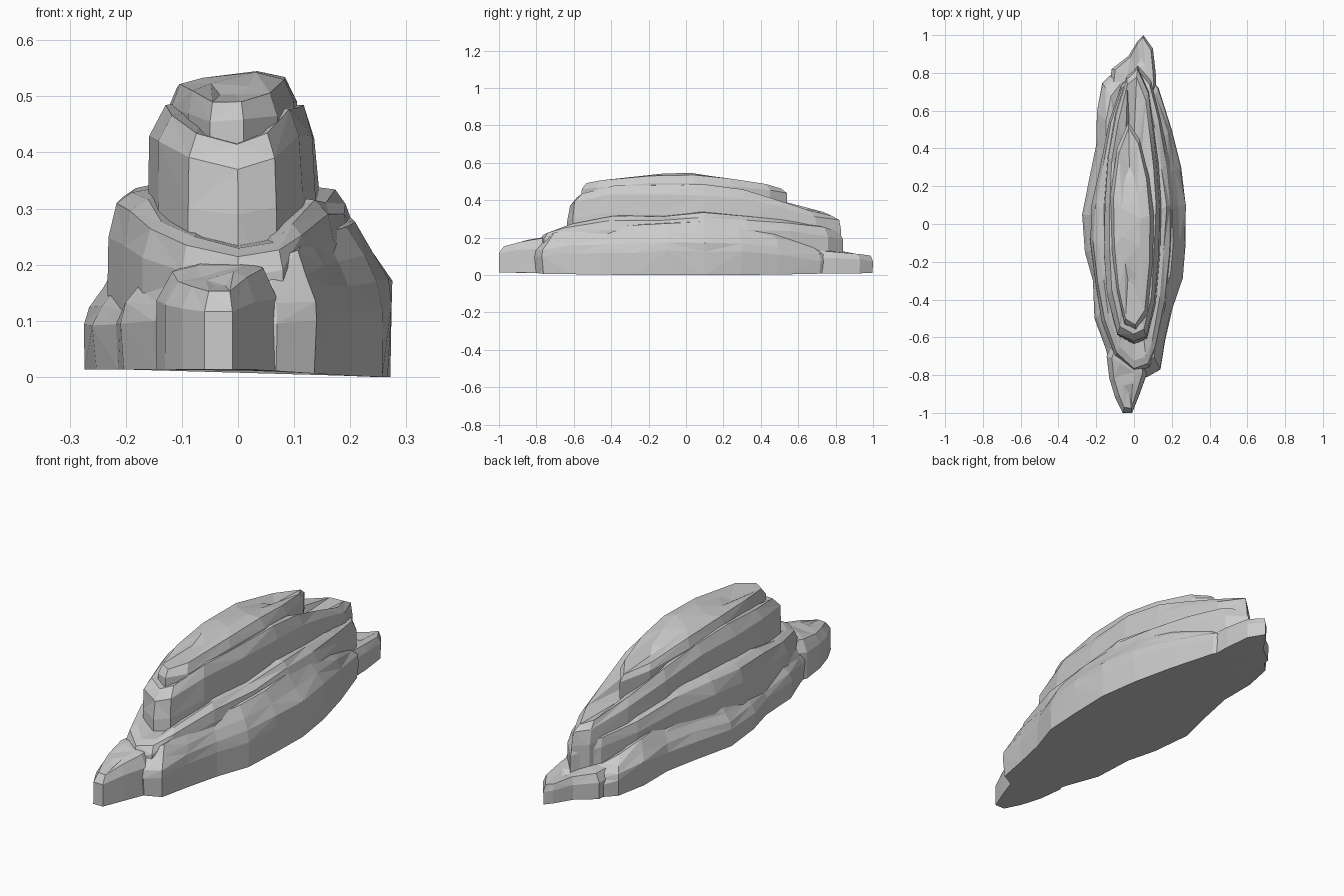
import bpy, bmesh, random
from mathutils import Vector

random.seed(7)


def floor_z(x):
    # The underside dips slightly towards +x
    return 0.013 - 0.013 * min(max((x - 0.03) / 0.2, 0), 1)


def rock(name, outline, rings, base=None, cx=0.0, cy=0.0, ky=0.35, rise=0.015, jitter=0.03):
    """Loft an outline of (x, y, shoulder height) through rings of (scale, height fraction)."""
    bm = bmesh.new()
    levels = []
    last = rings[-1][0]
    for i, (s, f) in enumerate(rings + [(last * 0.5, 1.0)]):
        cap = i == len(rings)
        ring = []
        for x, y, h in outline:
            j = 0 if i == 0 else random.uniform(-jitter, jitter)
            t = s + j
            px = cx + (x - cx) * min(t, 1.0)
            k = 0.75 if cap else ky
            py = cy + (y - cy) * (1 - (1 - min(t, 1.0)) * k)
            b = floor_z(px) if base is None else base
            z = b + (h - b) * f
            if i and not cap:
                z += random.uniform(-0.2, 0.2) * jitter
            if cap:
                z += rise
            ring.append(bm.verts.new((px, py, z)))
        levels.append(ring)
    n = len(outline)
    for a, b in zip(levels, levels[1:]):
        for i in range(n):
            j = (i + 1) % n
            if i % 2:
                bm.faces.new((a[i], a[j], b[j]))
                bm.faces.new((a[i], b[j], b[i]))
            else:
                bm.faces.new((a[i], a[j], b[i]))
                bm.faces.new((a[j], b[j], b[i]))
    bm.faces.new(levels[0][::-1])
    top = bm.faces.new(levels[-1])
    bmesh.ops.triangulate(bm, faces=[top])
    bmesh.ops.recalc_face_normals(bm, faces=bm.faces)
    me = bpy.data.meshes.new(name)
    bm.to_mesh(me)
    bm.free()
    ob = bpy.data.objects.new(name, me)
    bpy.context.collection.objects.link(ob)
    return ob


# Wide bottom ledge, higher on the right side
rock("lower_ledge", [
    (-0.02, -0.80, .20), (0.07, -0.81, .21), (0.14, -0.77, .22), (0.17, -0.62, .25),
    (0.21, -0.45, .26), (0.265, -0.29, .27), (0.275, -0.1, .28), (0.28, 0.1, .28),
    (0.25, 0.3, .27), (0.2, 0.5, .24), (0.13, 0.72, .17), (0.03, 0.84, .14),
    (-0.1, 0.82, .14), (-0.17, 0.75, .17), (-0.2, 0.6, .2), (-0.2, 0.42, .22),
    (-0.235, 0.25, .22), (-0.282, 0.05, .2), (-0.26, -0.15, .19), (-0.22, -0.3, .19),
    (-0.21, -0.5, .2), (-0.15, -0.66, .2), (-0.12, -0.78, .17)],
    [(.97, 0), (1, .45), (.96, .62), (.87, .8), (.74, 1)])

# Middle ledge
rock("middle_ledge", [
    (0.0, -0.78, .23), (0.08, -0.76, .24), (0.12, -0.66, .27), (0.17, -0.42, .31),
    (0.205, -0.15, .31), (0.215, 0.1, .33), (0.19, 0.33, .32), (0.14, 0.56, .3),
    (0.09, 0.76, .27), (0.02, 0.84, .25), (-0.07, 0.74, .27), (-0.13, 0.55, .3),
    (-0.18, 0.3, .34), (-0.225, 0.1, .34), (-0.235, -0.1, .33), (-0.205, -0.32, .31),
    (-0.17, -0.52, .28), (-0.1, -0.7, .25)],
    [(1, 0), (1, .74), (.92, .93), (.78, 1)], base=0.03)

# Tall upper block sloping down to the back
rock("upper_block", [
    (0.0, -0.635, .42), (0.07, -0.61, .44), (0.115, -0.42, .48), (0.14, -0.15, .485),
    (0.145, 0.1, .48), (0.13, 0.32, .46), (0.11, 0.5, .41), (0.08, 0.7, .35),
    (0.02, 0.83, .32), (-0.04, 0.78, .33), (-0.1, 0.58, .39), (-0.14, 0.35, .45),
    (-0.16, 0.1, .485), (-0.16, -0.15, .485), (-0.145, -0.38, .47), (-0.09, -0.59, .44)],
    [(1, 0), (1, .6), (.96, .86), (.8, 1)], base=0.1, cx=-0.01, cy=0.08, rise=0.005)

# Long crown along the top
rock("crown", [
    (0.01, -0.56, .49), (0.07, -0.48, .505), (0.1, -0.2, .53), (0.105, 0.05, .532),
    (0.08, 0.25, .515), (0.03, 0.45, .485), (-0.03, 0.54, .46), (-0.09, 0.4, .485),
    (-0.125, 0.15, .515), (-0.12, -0.12, .52), (-0.09, -0.36, .51), (-0.05, -0.53, .49)],
    [(1, 0), (1, .75), (.85, 1)], base=0.36, cx=-0.02, rise=0.013, jitter=0.02)

# Low nose at the front
rock("front_nose", [
    (-0.06, -1.0, .155), (-0.01, -1.0, .155), (0.03, -0.9, .18), (0.07, -0.79, .19),
    (0.06, -0.65, .2), (-0.1, -0.6, .2), (-0.145, -0.7, .19), (-0.13, -0.82, .17),
    (-0.1, -0.92, .165)],
    [(1, 0), (1, .72), (.75, 1)], cx=-0.03, cy=-0.78, ky=0.5, rise=0.008, jitter=0.02)

# Low tail at the back
rock("back_tail", [
    (0.12, 0.65, .13), (0.115, 0.8, .125), (0.1, 0.93, .115), (0.05, 1.0, .1),
    (0.02, 0.97, .1), (-0.03, 0.89, .115), (-0.12, 0.82, .13), (-0.14, 0.65, .14)],
    [(.97, 0), (1, .7), (.85, 1)], cx=0.03, cy=0.72, rise=0.004, ky=0.3, jitter=0.02)
